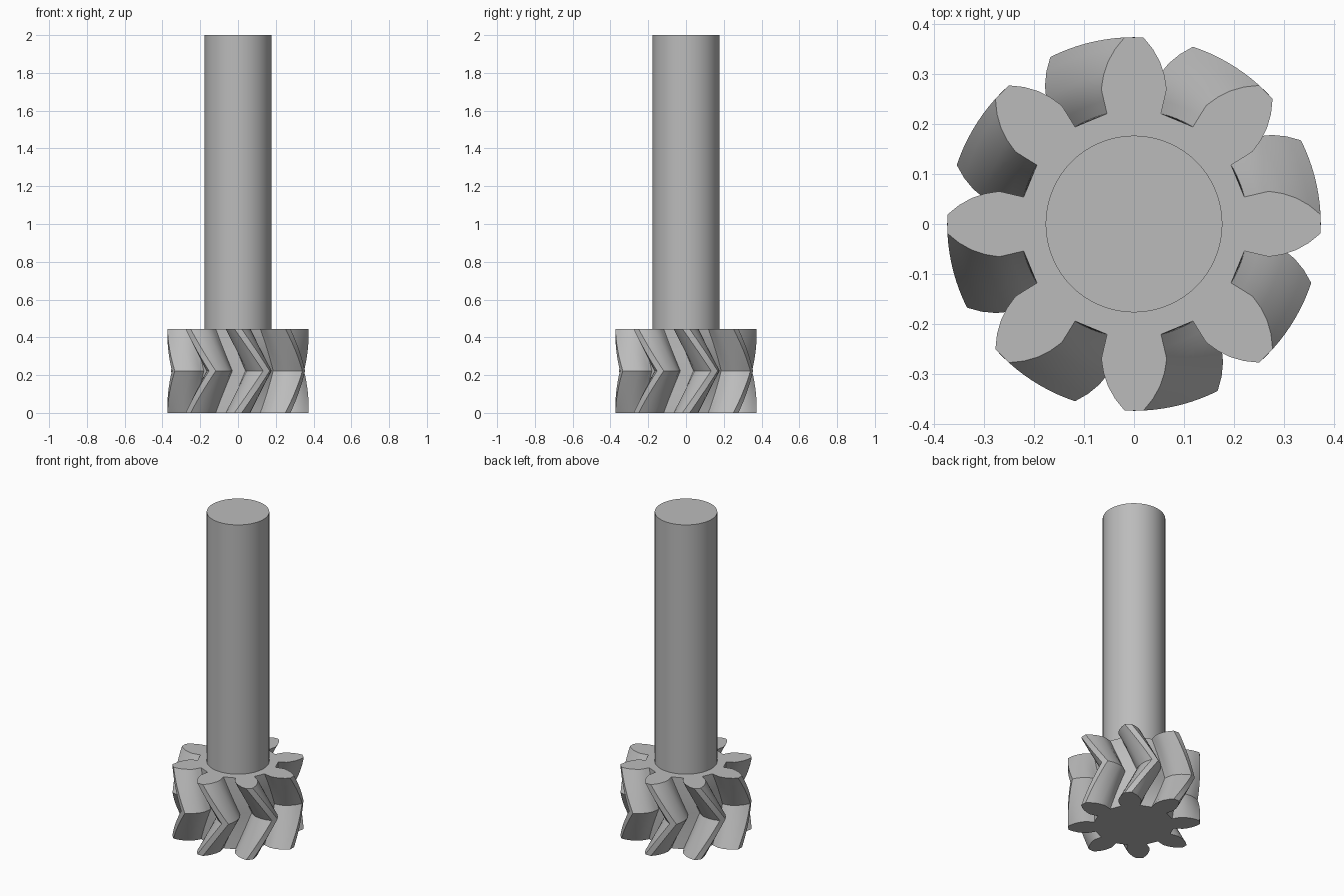
import bpy, bmesh, math
from mathutils import Matrix, Vector

cube = bpy.data.objects.get("Cube")
if cube:
    bpy.data.objects.remove(cube)

TEETH = 8
HEIGHT = 0.445
TWIST = math.radians(23.7)   # rotation of the middle plane against the end faces
LAYERS = 16                  # even, so one layer falls on the chevron ridge
SHAFT_RADIUS = 0.177

steel = bpy.data.materials.new("grey_steel")
steel.use_nodes = True
steel.diffuse_color = (0.5, 0.5, 0.5, 1)
steel.node_tree.nodes["Principled BSDF"].inputs["Base Color"].default_value = (0.5, 0.5, 0.5, 1)


def finish(name, bm):
    mesh = bpy.data.meshes.new(name)
    bmesh.ops.recalc_face_normals(bm, faces=bm.faces)
    bm.to_mesh(mesh)
    bm.free()
    obj = bpy.data.objects.new(name, mesh)
    bpy.context.collection.objects.link(obj)
    mesh.materials.append(steel)
    bpy.ops.object.select_all(action="DESELECT")
    bpy.context.view_layer.objects.active = obj
    obj.select_set(True)
    bpy.ops.object.shade_smooth_by_angle(angle=math.radians(25))
    return obj


# Half of one tooth pointing to +y, from root to tip, mirrored and repeated
flank = [(0.054, 0.221), (0.060, 0.246), (0.0655, 0.270), (0.061, 0.298),
         (0.052, 0.325), (0.038, 0.350), (0.019, 0.3735)]
tooth = flank + [(-x, y) for x, y in reversed(flank)]
outline = []
for i in range(TEETH):
    turn = Matrix.Rotation(math.tau * i / TEETH, 3, "Z")
    outline += [turn @ Vector((x, y, 0)) for x, y in tooth]

# Herringbone gear: the outline twists up to the middle and back again
bm = bmesh.new()
rings = []
for k in range(LAYERS + 1):
    t = k / LAYERS
    turn = Matrix.Rotation(TWIST * (1 - abs(2 * t - 1)), 3, "Z")
    rings.append([bm.verts.new(turn @ p + Vector((0, 0, HEIGHT * t))) for p in outline])
count = len(outline)
for low, high in zip(rings, rings[1:]):
    for j in range(count):
        n = (j + 1) % count
        bm.faces.new((low[j], low[n], high[n], high[j]))
bm.faces.new(rings[0])
bm.faces.new(rings[-1])
finish("herringbone_gear", bm)

# Shaft rising from the gear
bm = bmesh.new()
bottom, top = HEIGHT - 0.005, 2.0
bmesh.ops.create_cone(bm, cap_ends=True, segments=64, radius1=SHAFT_RADIUS,
                      radius2=SHAFT_RADIUS, depth=top - bottom,
                      matrix=Matrix.Translation((0, 0, (top + bottom) / 2)))
finish("shaft", bm)
